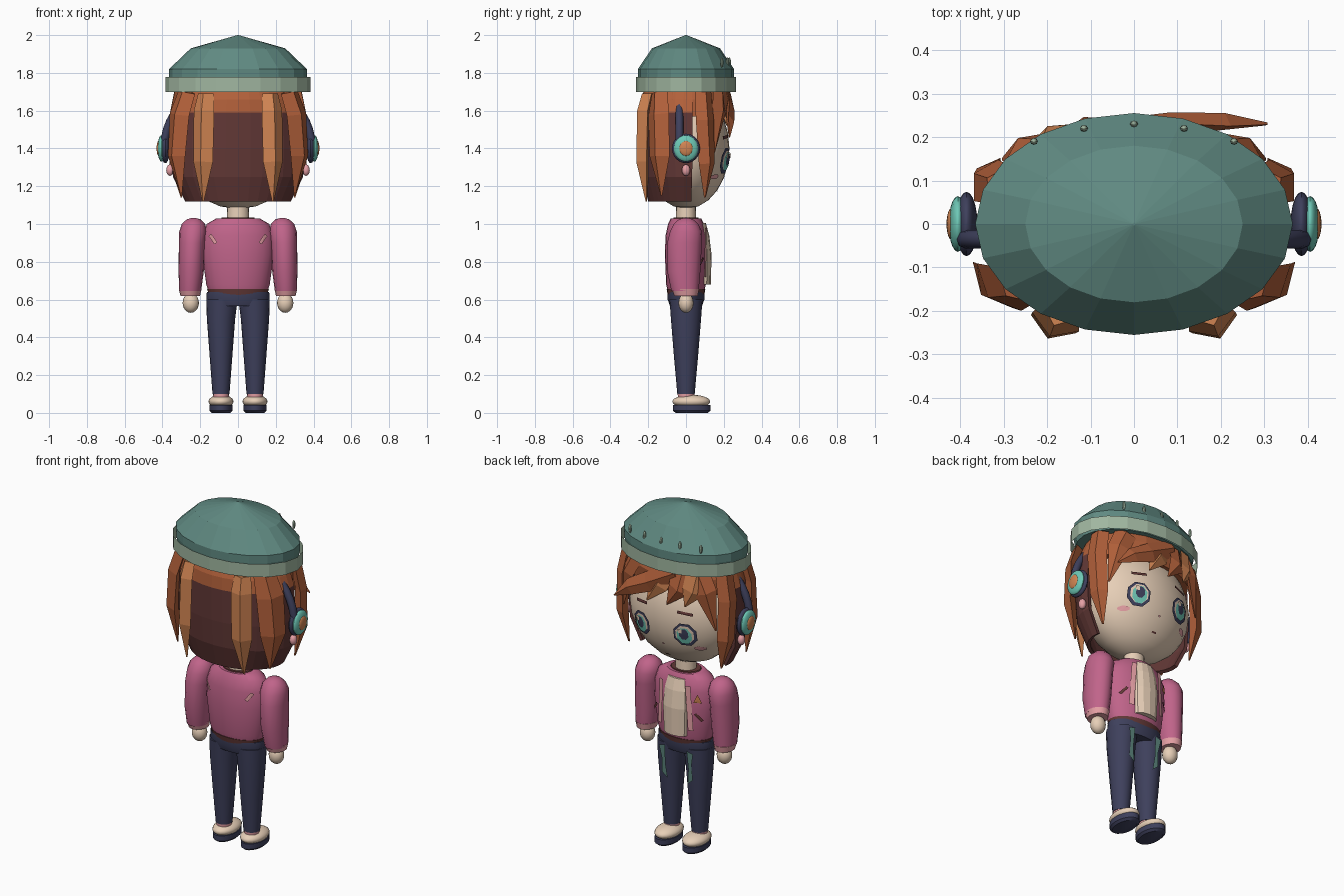
import bpy, bmesh, math
from mathutils import Vector

if "Cube" in bpy.data.objects:
    bpy.data.objects.remove(bpy.data.objects["Cube"])


def material(name, rgb):
    m = bpy.data.materials.new(name)
    m.use_nodes = True
    lin = [(c / 255 / 12.92) if c < 11 else ((c / 255 + .055) / 1.055) ** 2.4 for c in rgb]
    m.diffuse_color = (*lin, 1)
    m.node_tree.nodes["Principled BSDF"].inputs["Base Color"].default_value = (*lin, 1)
    return m


SKIN = material("cream skin", (232, 208, 184))
DARK = material("dark brown hair", (98, 56, 54))
HAIR = material("auburn hair", (178, 96, 58))
LIGHT = material("light copper", (208, 132, 82))
TEAL = material("hat teal", (96, 138, 130))
SAGE = material("pale sage", (160, 182, 160))
NAVY = material("navy", (62, 64, 92))
PINK = material("jacket pink", (192, 100, 138))
BLUSH = material("light pink", (230, 160, 165))
MINT = material("bright mint", (110, 200, 182))


def build(name, verts, faces, mat, smooth=False):
    me = bpy.data.meshes.new(name)
    me.from_pydata(verts, [], faces)
    bm = bmesh.new()
    bm.from_mesh(me)
    bmesh.ops.recalc_face_normals(bm, faces=bm.faces)
    bm.to_mesh(me)
    bm.free()
    me.materials.append(mat)
    ob = bpy.data.objects.new(name, me)
    bpy.context.collection.objects.link(ob)
    if smooth:
        bpy.ops.object.select_all(action='DESELECT')
        ob.select_set(True)
        bpy.context.view_layer.objects.active = ob
        bpy.ops.object.shade_smooth_by_angle(angle=math.radians(40))
    return ob


def loft(name, rings, mat, n=20, caps=True, smooth=False, arc=None):
    """Elliptic rings (z, rx, ry, cx, cy) joined upward; arc = angle range in degrees."""
    a0, a1 = arc or (0, 360)
    cols = n + 1 if arc else n
    verts = []
    for z, rx, ry, *c in rings:
        cx, cy = c or (0, 0)
        for i in range(cols):
            a = math.radians(a0 + (a1 - a0) * i / n)
            verts.append((cx + rx * math.cos(a), cy + ry * math.sin(a), z))
    faces = [(r * cols + i, r * cols + (i + 1) % cols, (r + 1) * cols + (i + 1) % cols, (r + 1) * cols + i)
             for r in range(len(rings) - 1) for i in range(n)]
    if caps and not arc:
        faces += [tuple(range(cols)), tuple(range(len(verts) - cols, len(verts)))]
    return build(name, verts, faces, mat, smooth)


def ball(name, c, r, mat, n=20):
    steps = [math.radians(-88 + 176 * i / 12) for i in range(13)]
    return loft(name, [(c[2] + r[2] * math.sin(t), r[0] * math.cos(t), r[1] * math.cos(t), c[0], c[1])
                       for t in steps], mat, n, smooth=True)


def lock(name, pts, mat, d=.028):
    """Pointed strand of hair with a ridge, lying on the head; points are (x, y, z, half width)."""
    verts, ps = [], [Vector(p[:3]) for p in pts]
    for i, p in enumerate(ps):
        along = (ps[min(i + 1, len(ps) - 1)] - ps[max(i - 1, 0)]).normalized()
        out = Vector((p.x / .13, p.y / .065, 0)).normalized()
        side = along.cross(out).normalized() * pts[i][3]
        k = d if i < len(ps) - 1 else .004
        verts += [p + side, p + out * k, p - side, p - out * k]
    m = len(ps) - 1
    faces = [(r * 4 + i, r * 4 + (i + 1) % 4, r * 4 + 4 + (i + 1) % 4, r * 4 + 4 + i)
             for r in range(m) for i in range(4)]
    return build(name, verts, faces + [(0, 1, 2, 3), tuple(range(m * 4, m * 4 + 4))], mat)


def plate(name, outline, surface, off, mat):
    """Thin decal whose outline (x, z) is laid on a surface y(x, z)."""
    cx = sum(p[0] for p in outline) / len(outline)
    cz = sum(p[1] for p in outline) / len(outline)
    verts = [(x, surface(x, z) + off, z) for x, z in outline] + [(cx, surface(cx, cz) + off, cz)]
    n = len(outline)
    return build(name, verts, [(i, (i + 1) % n, n) for i in range(n)], mat)


def oval(cx, cz, rx, rz, n=8):
    return [(cx + rx * math.cos(math.tau * (i + .5) / n), cz + rz * math.sin(math.tau * (i + .5) / n))
            for i in range(n)]


def bar(cx, cz, w, h, tilt=0):
    c, s = math.cos(tilt), math.sin(tilt)
    return [(cx + c * u * w - s * v * h, cz + s * u * w + c * v * h)
            for u, v in ((-1, -1), (1, -1), (1, 1), (-1, 1))]


def face_y(x, z):
    return .23 * math.sqrt(max(0, 1 - (x / .33) ** 2 - ((z - 1.4) / .32) ** 2))


def chest_y(x, z):
    return .11 * math.sqrt(max(0, 1 - (x / .19) ** 2))


# Head and face
ball("head", (0, 0, 1.4), (.33, .23, .32), SKIN, 32)
loft("neck", [(1.0, .06, .055), (1.14, .055, .05)], SKIN, smooth=True)
for s, side in ((1, "left"), (-1, "right")):
    x = .14 * s
    plate(side + "_eye_rim", oval(x, 1.335, .066, .072), face_y, .010, NAVY)
    plate(side + "_eye_white", oval(x, 1.337, .052, .056), face_y, .013, SKIN)
    plate(side + "_iris", oval(x, 1.33, .042, .052), face_y, .016, MINT)
    plate(side + "_pupil", oval(x, 1.342, .026, .034), face_y, .019, NAVY)
    plate(side + "_glint", bar(x + .018, 1.362, .01, .012), face_y, .022, SKIN)
    plate(side + "_brow", bar(x, 1.46, .042, .008, -.1 * s), face_y, .008, DARK)
    plate(side + "_cheek", oval(.2 * s, 1.25, .03, .014), face_y, .006, BLUSH)
plate("nose", oval(0, 1.25, .008, .006), face_y, .008, BLUSH)
plate("mouth", bar(0, 1.17, .014, .004), face_y, .006, DARK)

# Hair: wrap at the back and sides, band under the hat, ridged locks
wrap = loft("hair_wrap", [(1.12, .28, .2), (1.25, .345, .235), (1.4, .355, .245), (1.59, .345, .245),
                          (1.66, .32, .24), (1.74, .28, .21)], DARK, 18, arc=(172, 368))
wrap.data.materials.append(HAIR)
for f in wrap.data.polygons:
    f.material_index = int(f.center.z > 1.59)
thick = wrap.modifiers.new("thickness", 'SOLIDIFY')
thick.thickness = .02
loft("hair_band", [(1.57, .33, .215), (1.66, .32, .235), (1.74, .28, .21)], HAIR, 20)
for s, side in ((1, "left"), (-1, "right")):
    lock(side + "_back_lock", [(.17 * s, -.2, 1.69, .045), (.18 * s, -.225, 1.6, .058),
                               (.185 * s, -.23, 1.33, .056), (.185 * s, -.21, 1.12, .005)], LIGHT, .036)
    lock(side + "_rear_lock", [(.27 * s, -.14, 1.7, .06), (.31 * s, -.145, 1.58, .075),
                               (.325 * s, -.14, 1.36, .07), (.3 * s, -.13, 1.15, .005)], HAIR, .035)
    lock(side + "_side_lock", [(.31 * s, .09, 1.7, .05), (.34 * s, .1, 1.55, .055),
                               (.335 * s, .11, 1.32, .05), (.3 * s, .1, 1.14, .005)], HAIR, .032)
    lock(side + "_temple_lock", [(.2 * s, .17, 1.7, .06), (.25 * s, .175, 1.6, .06),
                                 (.3 * s, .15, 1.38, .005)], HAIR)
lock("fringe_sweep", [(-.08, .215, 1.69, .05), (.08, .235, 1.6, .055),
                      (.2, .235, 1.54, .045), (.305, .23, 1.46, .004)], HAIR, .022)
lock("fringe_middle", [(-.02, .205, 1.7, .06), (.02, .225, 1.6, .06), (.09, .235, 1.49, .004)], LIGHT, .022)
lock("fringe_short", [(-.12, .195, 1.7, .07), (-.11, .225, 1.6, .06), (-.04, .235, 1.5, .004)], HAIR, .022)
lock("fringe_side", [(-.2, .18, 1.7, .06), (-.19, .205, 1.6, .06), (-.15, .225, 1.51, .004)], LIGHT, .022)

# Knitted hat with open turn-up and pins
loft("hat_dome", [(1.71, .35, .245), (1.775, .365, .255), (1.82, .365, .255), (1.93, .25, .18),
                  (2.0, .003, .003)], TEAL)
brim = loft("hat_brim", [(1.7, .385, .265), (1.777, .385, .265)], SAGE, caps=False)
for i in range(-2, 3):
    ball("hat_pin", (.115 * i, .23 - .01 * i * i, 1.855), (.009, .008, .026), SAGE, 8)

# Headphones
path = bpy.data.curves.new("headphone_band", 'CURVE')
path.dimensions = '3D'
path.bevel_depth = .021
path.bevel_resolution = 2
spline = path.splines.new('POLY')
spline.points.add(24)
for i, p in enumerate(spline.points):
    a = math.pi * i / 24
    p.co = (.39 * math.cos(a), -.035, 1.41 + .345 * math.sin(a), 1)
path.materials.append(NAVY)
bpy.context.collection.objects.link(bpy.data.objects.new("headphone_band", path))
for s, side in ((1, "left"), (-1, "right")):
    ball(side + "_ear_pad", (.385 * s, 0, 1.4), (.025, .074, .078), NAVY)
    ball(side + "_ear_cup", (.405 * s, 0, 1.4), (.021, .064, .07), MINT)
    ball(side + "_ear_button", (.42 * s, 0, 1.4), (.011, .036, .04), LIGHT)
    ball(side + "_earring", (.36 * s, 0, 1.285), (.02, .022, .03), BLUSH)

# Jacket
loft("jacket", [(.64, .155, .095), (.68, .168, .105), (.84, .19, .112), (.94, .187, .108), (1.0, .165, .095),
                (1.03, .115, .08)], PINK, 24, smooth=True)
loft("jacket_hem", [(.625, .155, .097), (.655, .163, .102)], DARK, 24, smooth=True)
loft("collar", [(1.015, .1, .072), (1.035, .085, .066)], DARK, 24)
loft("shirt_front", [(.68, .075, .045, 0, .087), (.84, .082, .045, 0, .09), (.94, .075, .04, 0, .083),
                     (1.005, .06, .03, 0, .075)], SKIN, 12)
for s, side in ((1, "left"), (-1, "right")):
    plate(side + "_lapel", bar(.093 * s, .85, .014, .13, .06 * s), chest_y, .008, BLUSH)
    plate(side + "_pocket_slash", bar(.14 * s, .8, .027, .007, -.9 * s), chest_y, .008, DARK)
    plate(side + "_back_slash", bar(.133 * s, .92, .027, .009, .95 * s), lambda x, z: -chest_y(x, z), -.008, BLUSH)
plate("badge", [(-.155, .885), (-.115, .885), (-.135, .935)], chest_y, .009, LIGHT)

# Arms, legs and shoes
for s, side in ((1, "left"), (-1, "right")):
    loft(side + "_sleeve", [(.645, .058, .072, .253 * s, -.005), (.75, .067, .088, .248 * s, -.012),
                            (.9, .07, .092, .243 * s, -.008), (.96, .073, .085, .238 * s, 0),
                            (1.0, .062, .065, .236 * s, 0), (1.025, .036, .038, .235 * s, 0),
                            (1.032, .01, .01, .235 * s, 0)], PINK, 16, smooth=True)
    loft(side + "_cuff", [(.62, .052, .062, .253 * s, 0), (.655, .06, .072, .253 * s, -.003)], BLUSH, 16, smooth=True)
    ball(side + "_hand", (.25 * s, 0, .582), (.043, .04, .052), SKIN, 16)
    loft(side + "_trouser_leg", [(.1, .045, .046, .09 * s, 0), (.3, .06, .064, .09 * s, 0),
                                 (.5, .075, .08, .09 * s, 0), (.6, .083, .087, .085 * s, 0)], NAVY, 16, smooth=True)
    plate(side + "_leg_patch", [(.065 * s, .39), (.1 * s, .42), (.095 * s, .5), (.11 * s, .58), (.07 * s, .59),
                                (.075 * s, .48)], lambda x, z: .046 + (z - .1) * .084, .007, TEAL)
    loft(side + "_sock", [(.075, .04, .042, .09 * s, 0), (.112, .043, .045, .09 * s, 0)], BLUSH, 16, smooth=True)
    ball(side + "_shoe", (.09 * s, .028, .06), (.066, .1, .036), SKIN)
    loft(side + "_sole", [(0, .05, .085, .09 * s, .03), (.012, .062, .1, .09 * s, .03),
                          (.042, .062, .1, .09 * s, .03)], NAVY, smooth=True)
loft("trouser_waist", [(.565, .155, .085), (.6, .168, .097), (.64, .165, .097)], NAVY, 24, smooth=True)
